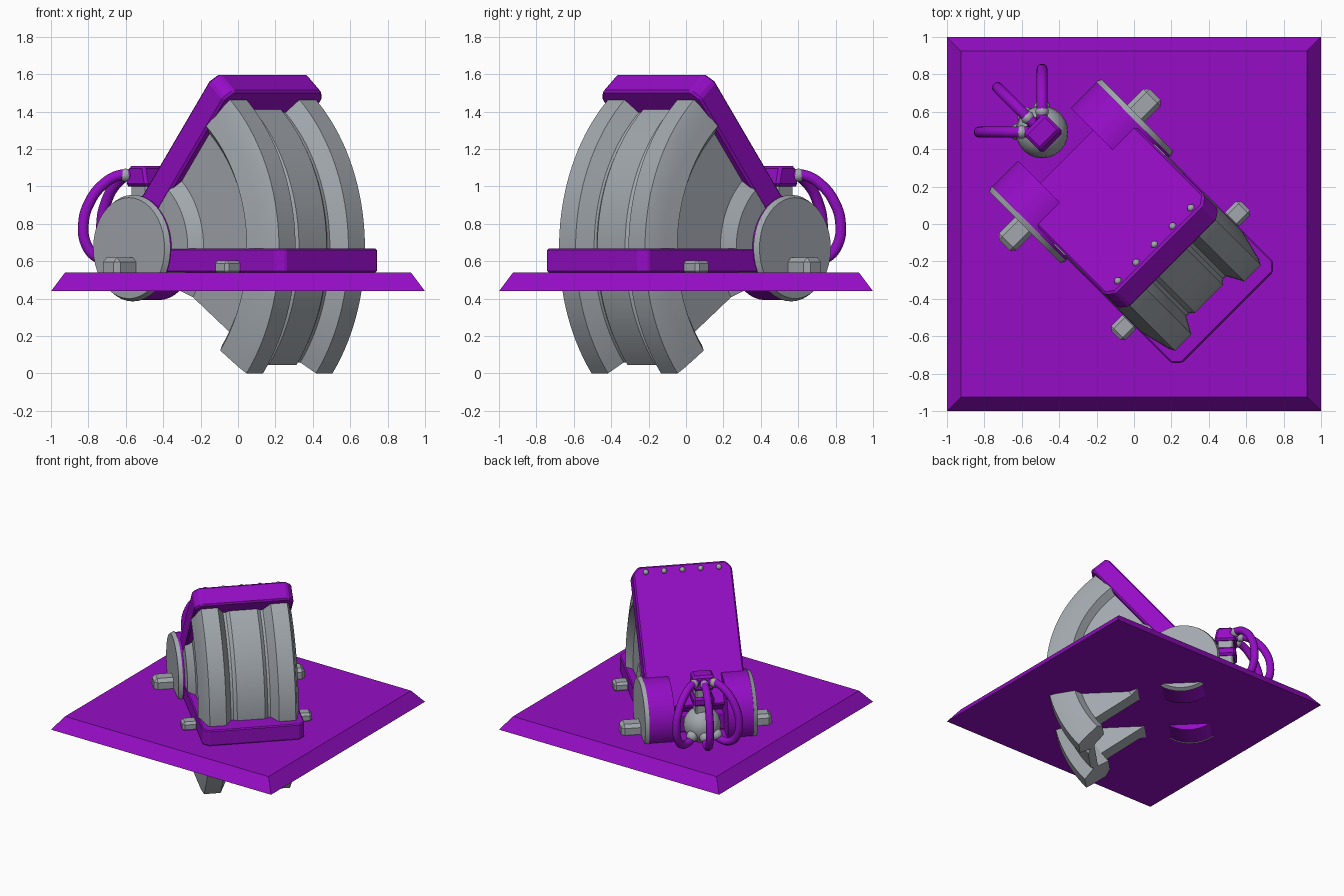
import bpy, bmesh, math
from mathutils import Matrix, Vector

if "Cube" in bpy.data.objects:
    bpy.data.objects.remove(bpy.data.objects["Cube"])

# Machine frame: u forward along the plate diagonal, v sideways, z up
TURN = Matrix.Rotation(math.radians(-45), 4, 'Z')
HUB_U, HUB_Z = -0.4, 0.67
TILT = math.radians(50.4)


def material(name, rgb):
    m = bpy.data.materials.new(name)
    m.diffuse_color = (*rgb, 1)
    m.use_nodes = True
    m.node_tree.nodes["Principled BSDF"].inputs["Base Color"].default_value = m.diffuse_color
    return m


PURPLE = material("purple_paint", (0.30, 0.004, 0.56))
GREY = material("grey_metal", (0.36, 0.39, 0.42))


def finish(name, bm, mat, matrix=TURN, bevel=0.0, smooth=False):
    bmesh.ops.recalc_face_normals(bm, faces=bm.faces[:])
    me = bpy.data.meshes.new(name)
    bm.to_mesh(me)
    bm.free()
    ob = bpy.data.objects.new(name, me)
    bpy.context.collection.objects.link(ob)
    ob.matrix_world = matrix
    me.materials.append(mat)
    if bevel:
        b = ob.modifiers.new("bevel", 'BEVEL')
        b.width, b.segments = bevel, 1
    if smooth:
        bpy.ops.object.select_all(action='DESELECT')
        ob.select_set(True)
        bpy.context.view_layer.objects.active = ob
        bpy.ops.object.shade_smooth_by_angle(angle=math.radians(35))
    return ob


def prism(name, outline, to3d, depth, mat, bevel=0.0):
    """Extrude a 2D outline; to3d maps (a, b, w) to a point."""
    bm = bmesh.new()
    rings = [[bm.verts.new(to3d(a, b, w)) for a, b in outline] for w in depth]
    n = len(outline)
    bm.faces.new(rings[0])
    bm.faces.new(rings[1])
    for i in range(n):
        j = (i + 1) % n
        bm.faces.new((rings[0][i], rings[0][j], rings[1][j], rings[1][i]))
    return finish(name, bm, mat, bevel=bevel)


def box(name, u, v, z, mat, bevel=0.0):
    pts = [(u[0], v[0]), (u[1], v[0]), (u[1], v[1]), (u[0], v[1])]
    return prism(name, pts, lambda a, b, w: (a, b, w), z, mat, bevel)


def sector(name, profile, low, high, steps=32):
    """Sweep a closed (v, radius) profile about the hub axis."""
    bm = bmesh.new()
    rings = []
    for k in range(steps + 1):
        a = low + (high - low) * k / steps
        rings.append([bm.verts.new((HUB_U + r * math.cos(a), v, HUB_Z + r * math.sin(a)))
                      for v, r in profile])
    n = len(profile)
    for p, q in zip(rings, rings[1:]):
        for i in range(n):
            j = (i + 1) % n
            bm.faces.new((p[i], p[j], q[j], q[i]))
    bm.faces.new(rings[0])
    bm.faces.new(rings[-1])
    return finish(name, bm, GREY, smooth=True)


def drum(name, v0, v1, r0, r1, mat):
    bm = bmesh.new()
    bmesh.ops.create_cone(bm, cap_ends=True, segments=40, radius1=r0, radius2=r1,
                          depth=abs(v1 - v0))
    turn = Matrix.Rotation(math.radians(-90 if v1 > v0 else 90), 4, 'X')
    bmesh.ops.transform(bm, verts=bm.verts[:],
                        matrix=Matrix.Translation((HUB_U, (v0 + v1) / 2, HUB_Z)) @ turn)
    return finish(name, bm, mat, smooth=True)


def ball(name, centre, r, mat, seg=16):
    bm = bmesh.new()
    bmesh.ops.create_uvsphere(bm, u_segments=seg, v_segments=seg // 2, radius=r,
                              matrix=Matrix.Translation(centre))
    return finish(name, bm, mat, smooth=True)


# Ground plate with sloped rim
bm = bmesh.new()
bmesh.ops.create_cone(bm, cap_ends=True, segments=4, radius1=math.sqrt(2),
                      radius2=0.925 * math.sqrt(2), depth=0.1,
                      matrix=Matrix.Translation((0, 0, 0.49)) @ Matrix.Rotation(math.pi / 4, 4, 'Z'))
finish("base_plate", bm, PURPLE, Matrix.Identity(4))

# Cradle frame around the wheel, with clipped front corners
prism("cradle_frame", [(-0.5, -0.385), (0.665, -0.385), (0.707, -0.343),
                       (0.707, 0.343), (0.665, 0.385), (-0.5, 0.385)],
      lambda a, b, w: (a, b, w), (0.54, 0.667), PURPLE, 0.008)

# Tread: two raised lobes with a recessed middle band
half = [(0.33, 0.80), (0.38, 0.846), (0.362, 0.92), (0.343, 0.995), (0.325, 1.035),
        (0.2, 1.035), (0.15, 0.945), (0.13, 0.945), (0.105, 0.966)]
inner = [(0.2, 0.80), (0.16, 0.90)]
outline = (half + [(-v, r) for v, r in reversed(half)]
           + [(-v, r) for v, r in inner] + [(v, r) for v, r in reversed(inner)])
sector("wheel_tread", outline, math.radians(-40.3), TILT)

# Side webs with a raised boss near the hub
for s in (-1, 1):
    web = [(0.2, 0.02), (0.38, 0.02), (0.38, 0.40), (0.33, 0.47), (0.33, 0.82), (0.2, 0.82)]
    sector("side_web", [(s * v, r) for v, r in web], math.radians(-34), TILT)

# Slanted cover slab running from the hub over the wheel
along = Vector((math.cos(TILT), 0, math.sin(TILT)))
out = Vector((-math.sin(TILT), 0, math.cos(TILT)))
hub = Vector((HUB_U, 0, HUB_Z - 0.01))
SLAB = 1.1
prism("cover_slab", [(0, -0.375), (SLAB - 0.05, -0.375), (SLAB, -0.33),
                     (SLAB, 0.33), (SLAB - 0.05, 0.375), (0, 0.375)],
      lambda a, b, w: hub + along * a + out * w + Vector((0, b, 0)),
      (0, 0.152), PURPLE, 0.012)
for k in range(-2, 3):
    ball("cover_rivet", hub + along * (SLAB - 0.045) + out * 0.152 + Vector((0, k * 0.138, 0)),
         0.021, GREY, 12)

# Hub drums, end discs and side lugs
for s in (-1, 1):
    drum("hub_drum", s * 0.2, s * 0.40, 0.278, 0.278, PURPLE)
    drum("hub_disc", s * 0.395, s * 0.425, 0.285, 0.27, GREY)
    box("rear_lug", (-0.475, -0.345), sorted((s * 0.40, s * 0.57)), (0.50, 0.62), GREY, 0.025)
    box("front_lug", (0.30, 0.405), sorted((s * 0.37, s * 0.49)), (0.53, 0.605), GREY, 0.018)

# Rear pod: ball, neck, collar and cap
PU = -0.695
ball("pod_ball", (PU, 0, 0.69), 0.14, GREY, 24)
box("pod_neck", (PU - 0.06, PU + 0.06), (-0.06, 0.06), (0.75, 1.03), GREY, 0.01)
box("pod_collar", (PU - 0.08, PU + 0.08), (-0.08, 0.08), (0.87, 0.94), PURPLE, 0.015)
prism("pod_cap", [(-0.06, 1.11), (0.06, 1.11), (0.085, 1.0), (-0.085, 1.0)],
      lambda a, b, w: (PU + a, w, b), (-0.08, 0.08), PURPLE, 0.015)

# Curved hoses from cap to ball, with grey fittings
path = [(0.06, 1.06), (0.14, 1.06), (0.23, 1.01), (0.305, 0.91), (0.335, 0.80),
        (0.32, 0.69), (0.26, 0.62), (0.17, 0.61), (0.09, 0.65)]
for deg in (135, 180, 225):
    d = Vector((math.cos(math.radians(deg)), math.sin(math.radians(deg)), 0))
    cu = bpy.data.curves.new("hose", 'CURVE')
    cu.dimensions = '3D'
    cu.bevel_depth, cu.bevel_resolution, cu.resolution_u = 0.03, 3, 5
    sp = cu.splines.new('BEZIER')
    sp.bezier_points.add(len(path) - 1)
    for p, (r, z) in zip(sp.bezier_points, path):
        p.co = Vector((PU, 0, z)) + d * r
        p.handle_left_type = p.handle_right_type = 'AUTO'
    cu.materials.append(PURPLE)
    ob = bpy.data.objects.new("hose", cu)
    bpy.context.collection.objects.link(ob)
    ob.matrix_world = TURN
    ball("hose_fitting_top", Vector((PU, 0, 1.06)) + d * 0.11, 0.036, GREY, 12)
    ball("hose_fitting_low", Vector((PU, 0, 0.64)) + d * 0.13, 0.045, GREY, 12)
